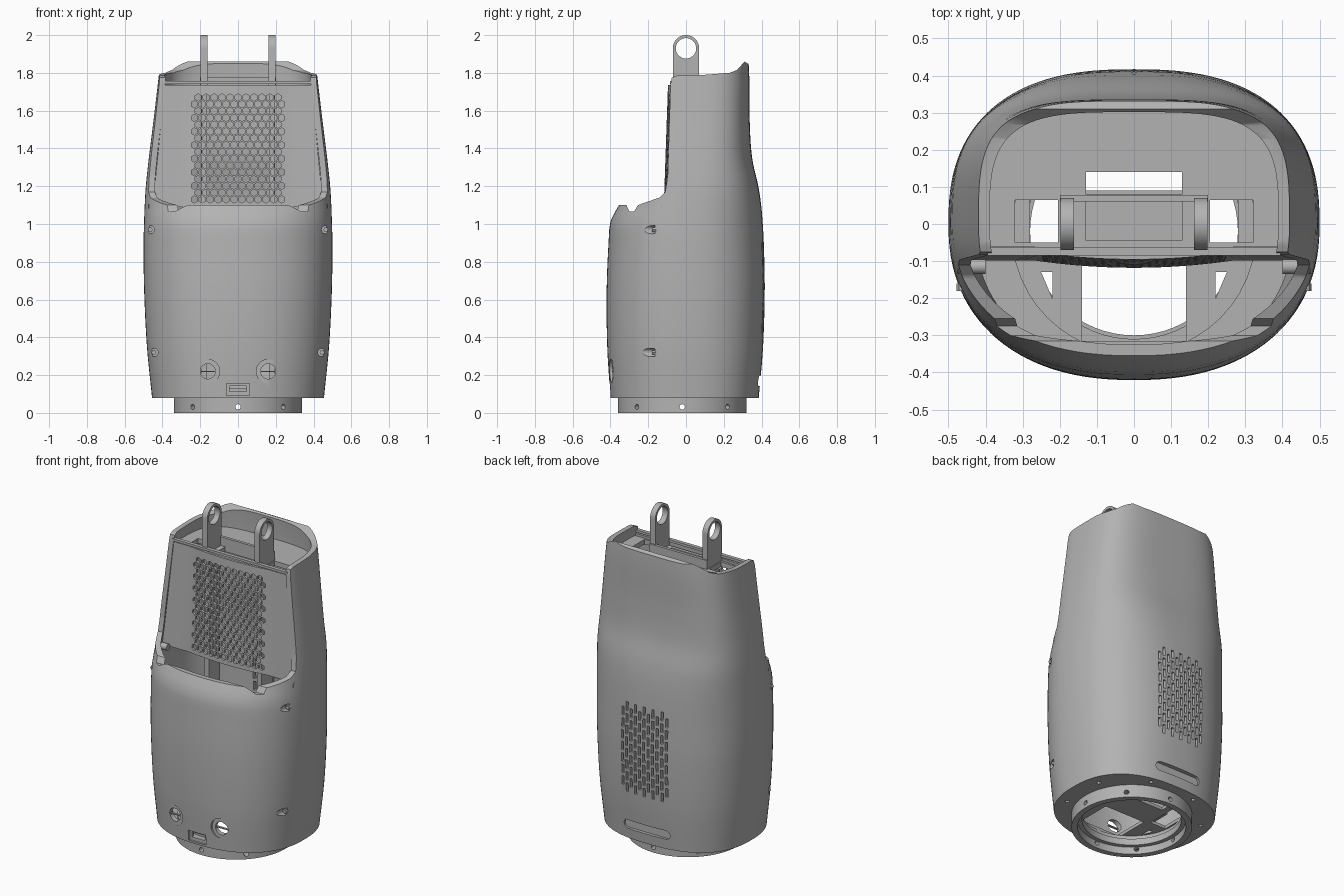
import bpy, bmesh, math
from math import cos, sin, pi

if "Cube" in bpy.data.objects:
    bpy.data.objects.remove(bpy.data.objects["Cube"])

grey = bpy.data.materials.new("plain grey")
grey.use_nodes = True
grey.diffuse_color = (0.45, 0.45, 0.45, 1)
grey.node_tree.nodes["Principled BSDF"].inputs["Base Color"].default_value = (0.45, 0.45, 0.45, 1)


# ---------- helpers ----------
def ngon(cx, cy, r, n=32, turn=0.0):
    return [(cx + r * cos(turn + 2 * pi * i / n), cy + r * sin(turn + 2 * pi * i / n)) for i in range(n)]


def rect(x0, x1, y0, y1):
    return [(x0, y0), (x1, y0), (x1, y1), (x0, y1)]


def place(axis, a, b, h):
    return {"x": (h, a, b), "y": (a, h, b), "z": (a, b, h)}[axis]


def loft(bm, rings):
    """Skin closed rings and cap both ends."""
    rows = [[bm.verts.new(p) for p in ring] for ring in rings]
    for low, high in zip(rows, rows[1:]):
        for i in range(len(low)):
            j = (i + 1) % len(low)
            bm.faces.new((low[i], low[j], high[j], high[i]))
    bm.faces.new(rows[0][::-1])
    bm.faces.new(rows[-1])


def prism(bm, pts, axis, lo, hi):
    loft(bm, [[place(axis, a, b, h) for a, b in pts] for h in (lo, hi)])


def make(name, build):
    bm = bmesh.new()
    build(bm)
    bmesh.ops.recalc_face_normals(bm, faces=bm.faces)
    mesh = bpy.data.meshes.new(name)
    bm.to_mesh(mesh)
    bm.free()
    mesh.materials.append(grey)
    obj = bpy.data.objects.new(name, mesh)
    bpy.context.collection.objects.link(obj)
    return obj


def activate(obj):
    bpy.ops.object.select_all(action="DESELECT")
    obj.select_set(True)
    bpy.context.view_layer.objects.active = obj


def cut(obj, build):
    cutter = make("cutter", build)
    cutter.hide_render = True
    mod = obj.modifiers.new("cut", "BOOLEAN")
    mod.operation, mod.solver, mod.object = "DIFFERENCE", "EXACT", cutter
    activate(obj)
    bpy.ops.object.modifier_apply(modifier=mod.name)
    bpy.data.objects.remove(cutter)


def smooth(obj):
    activate(obj)
    bpy.ops.object.shade_smooth_by_angle(angle=math.radians(30))


# ---------- body sections: height, half width, front, back, back squareness ----------
STATIONS = [
    (0.08, 0.455, 0.40, 0.385, 2.5), (0.35, 0.482, 0.417, 0.408, 2.5),
    (0.65, 0.497, 0.42, 0.417, 2.5), (0.9, 0.5, 0.41, 0.412, 2.5),
    (1.02, 0.497, 0.398, 0.405, 2.6), (1.1, 0.494, 0.355, 0.398, 2.7),
    (1.2, 0.488, 0.33, 0.383, 2.9), (1.35, 0.472, 0.33, 0.35, 3.2),
    (1.55, 0.447, 0.33, 0.337, 3.5), (1.78, 0.42, 0.33, 0.335, 3.6),
    (1.95, 0.40, 0.33, 0.325, 3.6)]


def section(z):
    k = max(i for i in range(len(STATIONS) - 1) if STATIONS[i][0] <= z + 1e-6)
    p1, p2 = STATIONS[k], STATIONS[k + 1]
    p0, p3 = STATIONS[max(k - 1, 0)], STATIONS[min(k + 2, len(STATIONS) - 1)]
    h = p2[0] - p1[0]
    t = (z - p1[0]) / h
    out = []
    for c in range(1, 5):
        m1 = (p2[c] - p0[c]) / (p2[0] - p0[0]) * h
        m2 = (p3[c] - p1[c]) / (p3[0] - p1[0]) * h
        out.append((2 * t**3 - 3 * t**2 + 1) * p1[c] + (t**3 - 2 * t**2 + t) * m1
                   + (3 * t**2 - 2 * t**3) * p2[c] + (t**3 - t**2) * m2)
    return out


def ring(z, inset=0.0, n=112):
    w, f, b, sq = section(z)
    pts = []
    for i in range(n):
        c, s = cos(2 * pi * i / n), sin(2 * pi * i / n)
        e, depth = (sq, b) if s > 0 else (2.3, f)
        pts.append((math.copysign(abs(c) ** (2 / e), c) * (w - inset),
                    math.copysign(abs(s) ** (2 / e), s) * (depth - inset), z))
    return pts


# ---------- outer shell ----------
def shell_solid(bm):
    steps = 44
    heights = [0.08 + (1.95 - 0.08) * i / steps for i in range(steps + 1)]
    inner = [0.11] + heights[2:]
    loft(bm, [ring(z) for z in heights] + [ring(z, 0.03) for z in reversed(inner)])


RIM = [(-0.6, 1.1), (-0.315, 1.1), (-0.3, 1.065), (-0.275, 1.065), (-0.255, 1.1), (-0.14, 1.14),
       (-0.11, 1.17), (-0.097, 1.25), (-0.082, 1.74), (-0.075, 1.775), (-0.05, 1.785), (0.1, 1.79),
       (0.23, 1.8), (0.27, 1.815), (0.31, 1.86), (0.325, 1.85), (0.6, 1.83), (0.6, 2.2), (-0.6, 2.2)]


def recesses(bm):
    for s in (-1, 1):
        prism(bm, ngon(s * 0.16, 0.22, 0.063), "y", -0.6, -0.392)
        for x, z in ((0.465, 0.97), (0.445, 0.32)):
            prism(bm, ngon(s * x, z, 0.022, 20), "y", -0.6, -0.165)
    prism(bm, rect(-0.06, 0.06, 0.092, 0.155), "y", -0.6, -0.388)
    slot = [(x + (0.13 if x > 0 else -0.13), z) for x, z in ngon(0, 0.17, 0.028, 24, 0.1)]
    prism(bm, slot, "y", 0.37, 0.6)
    for i in range(8):
        a = pi / 8 + i * pi / 4
        prism(bm, ngon(0.405 * cos(a), 0.36 * sin(a), 0.013, 12), "z", 0.0, 0.095)


def openings(bm):
    for s in (-1, 1):
        prism(bm, ngon(s * 0.16, 0.22, 0.04), "y", -0.6, -0.3)
    prism(bm, rect(-0.045, 0.045, 0.112, 0.143), "y", -0.6, -0.3)
    prism(bm, ngon(0, -0.02, 0.29, 64), "z", 0, 0.2)
    # staggered back vent slots
    for col in range(-5, 6):
        odd = col % 2
        for row in range(8 - odd):
            z = 0.38 + 0.072 * row + 0.036 * odd
            x = 0.03 * col
            prism(bm, rect(x - 0.008, x + 0.008, z, z + 0.054), "y", 0.3, 0.6)


shell = make("outer_shell", shell_solid)
cut(shell, lambda bm: prism(bm, RIM, "x", -1, 1))
cut(shell, recesses)
cut(shell, openings)
smooth(shell)


# ---------- screws and round sockets on the front ----------
def screws(bm):
    for s in (-1, 1):
        for x, z in ((0.465, 0.97), (0.445, 0.32)):
            prism(bm, ngon(s * x, z, 0.013, 6), "y", -0.18, -0.16)
        prism(bm, rect(s * 0.16 - 0.042, s * 0.16 + 0.042, 0.217, 0.223), "y", -0.388, -0.375)


make("front_screws", screws)

# ---------- base collar ----------
collar = make("base_collar", lambda bm: prism(bm, ngon(0, -0.02, 0.34, 72), "z", 0, 0.085))
cut(collar, lambda bm: prism(bm, ngon(0, -0.02, 0.305, 64), "z", -0.1, 0.045))
cut(collar, lambda bm: prism(bm, ngon(0, -0.02, 0.28, 64), "z", -0.2, 0.2))


def collar_holes(bm):
    for i in range(8):
        a = i * pi / 4
        d, side = (cos(a), sin(a)), (-sin(a), cos(a))
        loft(bm, [[(d[0] * r + side[0] * u, -0.02 + d[1] * r + side[1] * u, v)
                   for u, v in ngon(0, 0.032, 0.014, 16)] for r in (0.25, 0.4)])


cut(collar, collar_holes)
smooth(collar)


# ---------- perforated front panel ----------
def panel_solid(bm):
    rings = []
    for z, half in ((1.09, 0.452), (1.735, 0.388)):
        xs = [half * i / 24 for i in range(-24, 25)]
        ys = [-0.098 + (z - 1.09) * 0.035 - 0.02 * max(0, 1 - (x / 0.27) ** 2) for x in xs]
        rings.append([(x, y, z) for x, y in zip(xs, ys)]
                     + [(x, y + 0.015, z) for x, y in zip(xs[::-1], ys[::-1])])
    loft(bm, rings)


def hex_holes(bm):
    for row in range(16):
        odd = row % 2
        for col in range(12 - odd):
            x = (col - 5.5 + odd / 2) * 0.042
            prism(bm, ngon(x, 1.13 + row * 0.036, 0.019, 6, pi / 6), "y", -0.2, 0)


panel = make("front_panel", panel_solid)
cut(panel, hex_holes)
smooth(panel)
make("panel_top_bar", lambda bm: prism(bm, rect(-0.395, 0.395, 1.742, 1.757), "y", -0.085, -0.062))

# ---------- top deck and inner floor ----------
DECK = [(x, max(y, -0.065)) for x, y, z in ring(1.7, 0.025)]


def windows(bm):
    prism(bm, rect(-0.13, 0.13, 0.08, 0.14), "z", 0, 2)
    prism(bm, rect(-0.13, 0.13, -0.045, 0.06), "z", 0, 2)
    for s in (-1, 1):
        prism(bm, [(s * x, y) for x, y in rect(0.205, 0.32, -0.05, 0.065)], "z", 0, 2)


def floor_windows(bm):
    prism(bm, rect(-0.14, 0.14, -0.315, -0.08), "z", 0, 1)
    prism(bm, rect(-0.13, 0.13, 0.09, 0.14), "z", 0, 1)
    for s in (-1, 1):
        prism(bm, [(s * x, y) for x, y in rect(0.17, 0.28, -0.06, 0.14)], "z", 0, 1)
        prism(bm, [(s * 0.22, -0.13), (s * 0.25, -0.13), (s * 0.22, -0.2)], "z", 0, 1)


deck = make("top_deck", lambda bm: prism(bm, DECK, "z", 1.69, 1.72))
cut(deck, windows)
floor = make("inner_floor", lambda bm: prism(bm, ngon(0, -0.02, 0.33, 48), "z", 0.11, 0.13))
cut(floor, floor_windows)

# ---------- lifting lugs, rails and pegs ----------
LUG = [(-0.07, 1.69)] + [(0.07, 1.69)] + [(0.07 * cos(pi * i / 24), 1.93 + 0.07 * sin(pi * i / 24)) for i in range(25)]
for side, s in (("left", 1), ("right", -1)):
    lug = make(side + "_lifting_lug", lambda bm: prism(bm, LUG, "x", s * 0.162, s * 0.198))
    cut(lug, lambda bm: prism(bm, ngon(0, 1.93, 0.054, 40), "x", -1, 1))
    smooth(lug)
    make(side + "_inner_rail", lambda bm: prism(bm, rect(s * 0.165, s * 0.195, -0.05, 0.06), "z", 0.12, 1.7))
    smooth(make(side + "_peg", lambda bm: prism(bm, ngon(-0.115, 1.09, 0.02, 20), "x", s * 0.4, s * 0.475)))
make("lug_strap", lambda bm: prism(bm, rect(-0.2, 0.2, 1.7, 1.775), "y", 0.06, 0.078))
